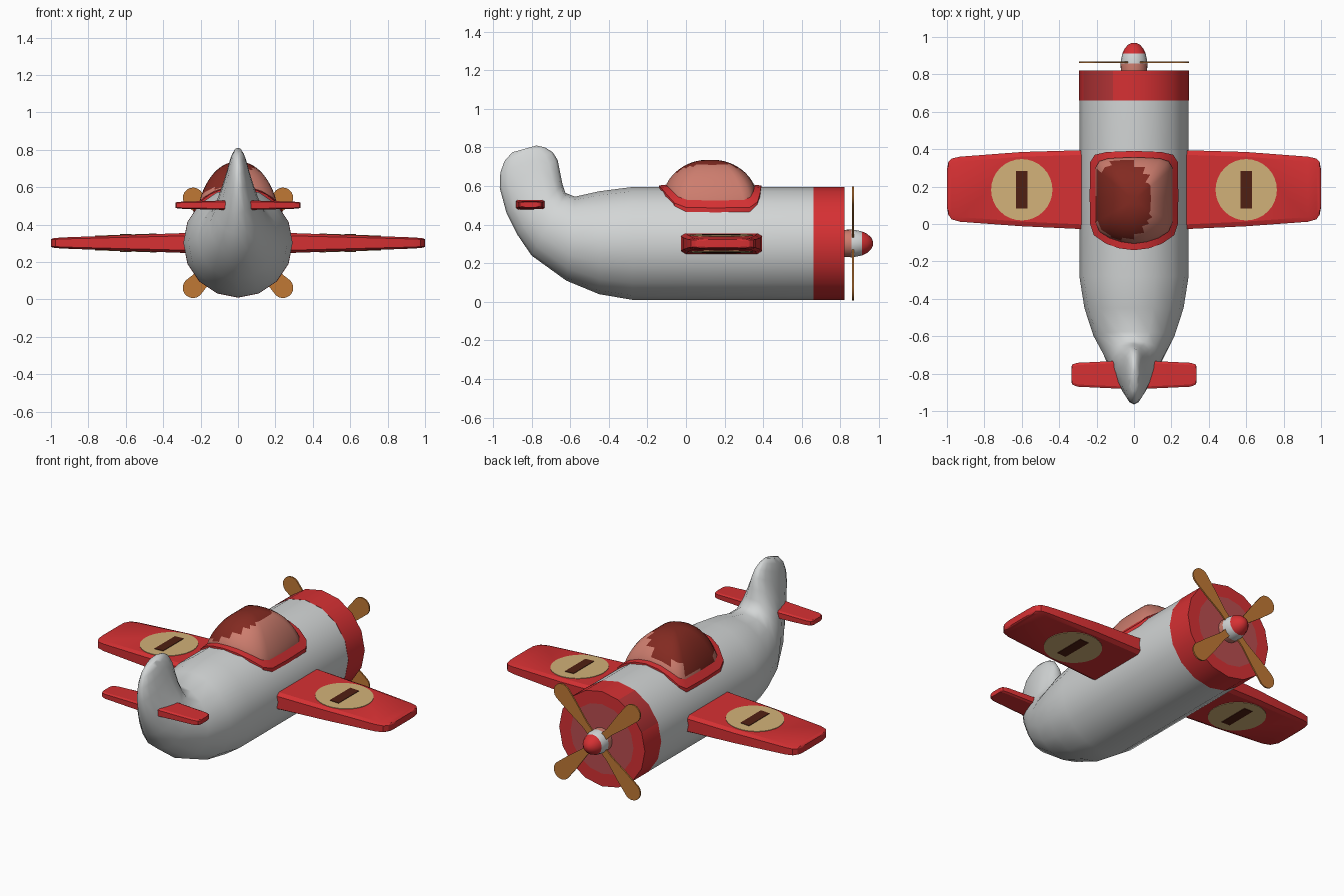
import bpy, bmesh, math
from mathutils import Vector

if "Cube" in bpy.data.objects:
    bpy.data.objects.remove(bpy.data.objects["Cube"])

def mat(name, rgb):
    m = bpy.data.materials.new(name)
    m.diffuse_color = (*rgb, 1)
    m.use_nodes = True
    m.node_tree.nodes["Principled BSDF"].inputs["Base Color"].default_value = m.diffuse_color
    return m

RED = mat("red", (0.67, 0.03, 0.033))
DULL = mat("dull_red", (0.49, 0.075, 0.08))
SHADE = mat("deep_red", (0.46, 0.034, 0.037))
GREY = mat("light_grey", (0.65, 0.67, 0.67))
DARK = mat("dark_glass", (0.225, 0.023, 0.015))
PINK = mat("pink_glass", (0.61, 0.205, 0.156))
TAN = mat("tan", (0.645, 0.445, 0.19))
BROWN = mat("dark_brown", (0.08, 0.014, 0.006))
WOOD = mat("wood", (0.53, 0.19, 0.036))

def loft(name, rings, mats, rule=None, angle=35):
    """Skin closed rings of points, cap both ends, colour faces by a rule."""
    bm = bmesh.new()
    vs = [[bm.verts.new(p) for p in r] for r in rings]
    n = len(rings[0])
    for a, b in zip(vs, vs[1:]):
        for i in range(n):
            j = (i + 1) % n
            bm.faces.new((a[i], a[j], b[j], b[i]))
    bm.faces.new(vs[0])
    bm.faces.new(vs[-1])
    bmesh.ops.recalc_face_normals(bm, faces=bm.faces)
    if rule:
        for f in bm.faces:
            f.material_index = rule(f.calc_center_median())
    me = bpy.data.meshes.new(name)
    bm.to_mesh(me)
    bm.free()
    for m in mats:
        me.materials.append(m)
    ob = bpy.data.objects.new(name, me)
    bpy.context.collection.objects.link(ob)
    bpy.ops.object.select_all(action='DESELECT')
    ob.select_set(True)
    bpy.context.view_layer.objects.active = ob
    bpy.ops.object.shade_smooth_by_angle(angle=math.radians(angle))
    return ob

def circle(r, y, n=16, z=0.303):
    return [(r * math.sin(2 * math.pi * i / n), y, z + r * math.cos(2 * math.pi * i / n)) for i in range(n)]

# fuselage: straight tube, then tilted ellipses sweeping up into the tail fin
def section(top, bottom, w, n=16):
    t, b = Vector((0, *top)), Vector((0, *bottom))
    mid, half = (t + b) / 2, (t - b) / 2
    return [mid + half * math.cos(2 * math.pi * i / n) + Vector((w * math.sin(2 * math.pi * i / n), 0, 0))
            for i in range(n)]

tail = [((-0.28, 0.595), (-0.28, 0.011), 0.292), ((-0.45, 0.573), (-0.45, 0.04), 0.265),
        ((-0.575, 0.545), (-0.62, 0.11), 0.217), ((-0.625, 0.565), (-0.80, 0.24), 0.155),
        ((-0.64, 0.61), (-0.875, 0.35), 0.122), ((-0.652, 0.67), (-0.93, 0.46), 0.092),
        ((-0.665, 0.735), (-0.965, 0.59), 0.063), ((-0.69, 0.775), (-0.962, 0.67), 0.048),
        ((-0.73, 0.80), (-0.94, 0.73), 0.034), ((-0.775, 0.81), (-0.90, 0.775), 0.02)]
loft("fuselage", [circle(0.292, 0.66)] + [section(*t) for t in tail], [GREY], angle=60)

# engine cowl with a dull front disc and one deeper upper panel
def cowl_rule(c):
    if c.y > 0.815:
        return 1 if math.hypot(c.x, c.z - 0.303) < 0.21 else 0
    return 2 if c.x < -0.13 and c.z > 0.40 else 0

loft("engine_cowl", [circle(0.293, 0.66), circle(0.293, 0.82), circle(0.215, 0.82), circle(0.05, 0.821)],
     [RED, DULL, SHADE], cowl_rule)

# spinner
spin = [(0.07, 0.815), (0.072, 0.858), (0.068, 0.885), (0.062, 0.912), (0.05, 0.938), (0.03, 0.96), (0.01, 0.969)]
loft("spinner", [circle(r, y) for r, y in spin], [PINK, GREY, RED],
     lambda c: 0 if c.y < 0.857 else 1 if c.y < 0.912 else 2)

# propeller blades
half = [(0.0, 0.022), (0.12, 0.023), (0.24, 0.043)]
arc = [(0.34 + 0.055 * math.cos(math.radians(a)), 0.055 * math.sin(math.radians(a))) for a in range(90, -91, -20)]
blade = half + arc + [(u, -v) for u, v in reversed(half)]
for k in range(4):
    c, s = math.cos(math.pi * (k / 2 + 0.25)), math.sin(math.pi * (k / 2 + 0.25))
    loft(f"propeller_blade_{k + 1}",
         [[(u * c - v * s, y, 0.303 + u * s + v * c) for u, v in blade] for y in (0.861, 0.87)], [WOOD])

# wings and tailplanes: stations of (x, rear y, front y, half thickness)
def panel(name, stations, z, side, ch):
    rings = []
    for x, a, b, h in stations:
        e = h * 0.72
        prof = [(a, -e), (a + ch, -h), (b - ch, -h), (b, -e), (b, e), (b - ch, h), (a + ch, h), (a, e)]
        rings.append([(side * x, y, z + t) for y, t in prof])
    loft(name, rings, [RED], angle=20)

wing = [(0.26, -0.028, 0.395, 0.054), (0.60, -0.012, 0.385, 0.042), (0.93, 0.012, 0.36, 0.03),
        (0.975, 0.025, 0.35, 0.027), (0.993, 0.05, 0.33, 0.024), (1.0, 0.09, 0.29, 0.02)]
tailplane = [(0.04, -0.882, -0.73, 0.026), (0.30, -0.87, -0.742, 0.019),
             (0.328, -0.86, -0.75, 0.016), (0.335, -0.845, -0.765, 0.014)]

def wing_half(x):
    return 0.054 - (x - 0.26) * 0.012 / 0.34

def decal(name, pts, side, up, lift, m):
    loft(name, [[(side * x, y, 0.302 + up * (wing_half(x) + d)) for x, y in pts] for d in (-0.002, lift)], [m])

disc = [(0.6 + 0.164 * math.cos(math.pi * i / 16), 0.183 + 0.164 * math.sin(math.pi * i / 16)) for i in range(32)]
bar = [(0.57, 0.083), (0.63, 0.083), (0.63, 0.283), (0.57, 0.283)]
for side, word in ((1, "right"), (-1, "left")):
    panel(f"{word}_wing", wing, 0.302, side, 0.025)
    panel(f"{word}_tailplane", tailplane, 0.504, side, 0.012)
    for up, face in ((1, "top"), (-1, "bottom")):
        decal(f"{word}_wing_{face}_disc", disc, side, up, 0.003, TAN)
        decal(f"{word}_wing_{face}_stripe", bar, side, up, 0.006, BROWN)

# canopy outlines seen from above (right half, mirrored)
def mirrored(h):
    return h + [(-x, y) for x, y in reversed(h[1:-1])]

outer = mirrored([(0, 0.39), (0.08, 0.388), (0.15, 0.384), (0.21, 0.37), (0.235, 0.33), (0.237, 0.15),
                  (0.235, 0.0), (0.215, -0.06), (0.15, -0.105), (0.08, -0.13), (0, -0.14)])
inner = mirrored([(0, 0.355), (0.075, 0.354), (0.14, 0.349), (0.185, 0.335), (0.205, 0.30), (0.207, 0.15),
                  (0.205, 0.01), (0.185, -0.04), (0.13, -0.075), (0.07, -0.095), (0, -0.105)])

def hull_z(x, r):
    return 0.303 + math.sqrt(r * r - x * x)

# canopy frame hugging the hull
loft("canopy_frame", [[(x, y, hull_z(x, r)) for x, y in o]
                      for o, r in ((outer, 0.285), (outer, 0.30), (inner, 0.304), (inner, 0.29))], [RED])

# canopy glass dome, dark over its upper left and pink elsewhere
def dome(k):
    ring = []
    for x, y in inner:
        zb = hull_z(x, 0.293)
        ring.append((x * k, 0.125 + (y - 0.125) * k, zb + (0.737 - zb) * (1 - k ** 2.2) ** 0.72))
    return ring

steps = [math.sin(math.pi / 2 * (1 - i / 14)) for i in range(14)]
loft("canopy_glass", [dome(k) for k in steps], [DARK, PINK],
     lambda c: 0 if ((c.x + 0.06) / 0.155) ** 2 + ((c.y - 0.13) / 0.215) ** 2 < 1 else 1, angle=60)
